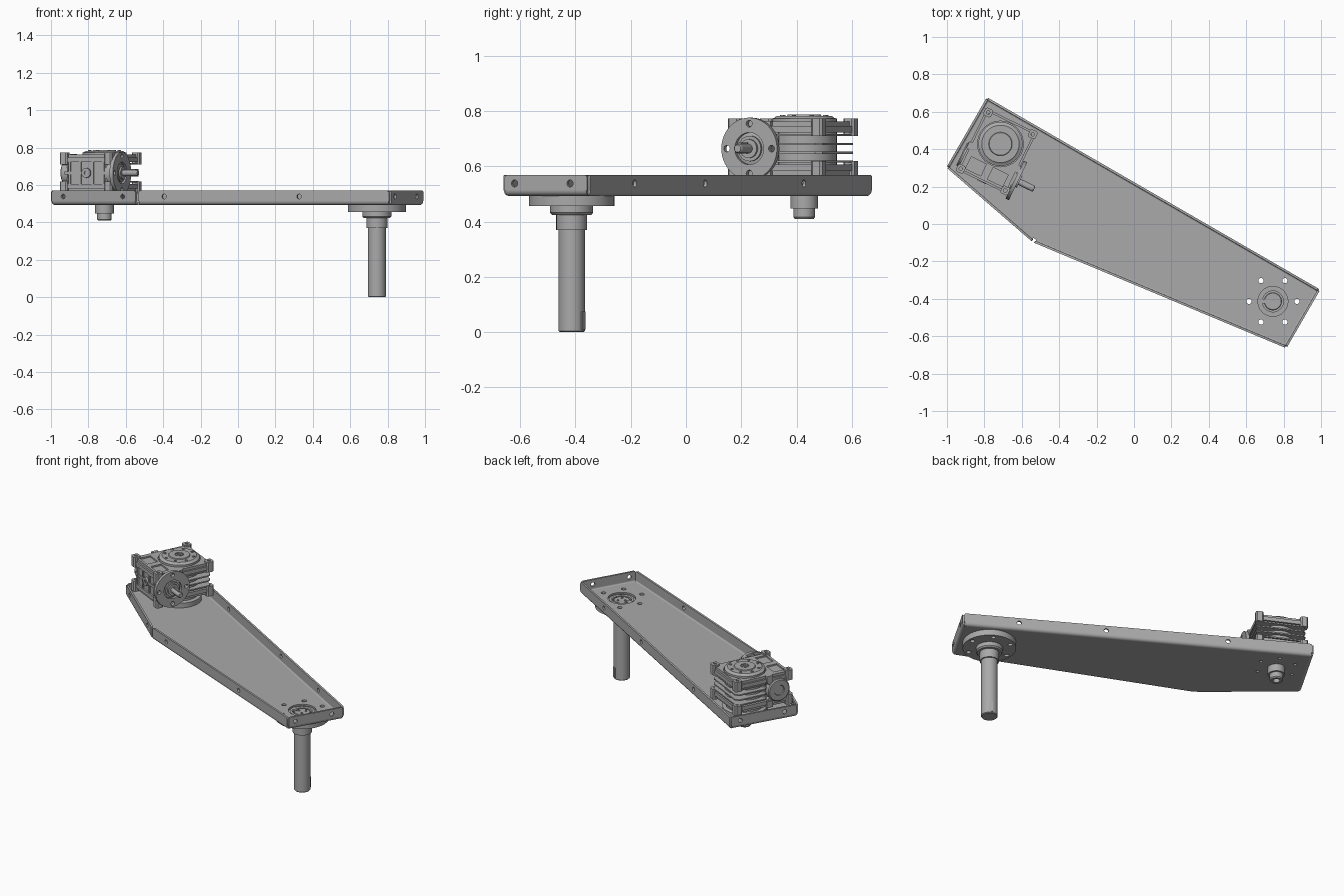
import bpy, bmesh, math
from math import cos, sin, pi, radians
from mathutils import Matrix, Vector

cube = bpy.data.objects.get("Cube")
if cube:
    bpy.data.objects.remove(cube)

grey = bpy.data.materials.new("machine grey")
grey.use_nodes = True
COLOUR = (0.4, 0.4, 0.4, 1)
grey.diffuse_color = COLOUR
grey.node_tree.nodes["Principled BSDF"].inputs["Base Color"].default_value = COLOUR

TRAY = Matrix.Rotation(radians(-30), 4, 'Z')
GEAR = Matrix.Translation((-0.714, 0.428, 0)) @ Matrix.Rotation(radians(-26), 4, 'Z')
ALONG_P = Matrix.Rotation(pi / 2, 4, 'Y')      # local z becomes +x
ALONG_Q = Matrix.Rotation(pi / 2, 4, 'X')      # local z becomes -y
MID = 0.664                                    # gearbox mid height


def move(x, y, z):
    return Matrix.Translation((x, y, z))


def add(name, mesh, matrix):
    ob = bpy.data.objects.new(name, mesh)
    bpy.context.collection.objects.link(ob)
    mesh.materials.clear()
    mesh.materials.append(grey)
    ob.matrix_world = matrix
    bpy.ops.object.select_all(action='DESELECT')
    ob.select_set(True)
    bpy.context.view_layer.objects.active = ob
    bpy.ops.object.shade_smooth_by_angle(angle=radians(32))
    return ob


def circle(x, y, r, n=20):
    return [(x + r * cos(2 * pi * i / n), y + r * sin(2 * pi * i / n)) for i in range(n)]


def ring(count, radius, r, start=0.0, x=0, y=0):
    angles = [radians(start) + 2 * pi * i / count for i in range(count)]
    return [circle(x + radius * cos(a), y + radius * sin(a), r) for a in angles]


def rect(x0, x1, y0, y1, c=0.0):
    if not c:
        return [(x0, y0), (x1, y0), (x1, y1), (x0, y1)]
    return [(x0 + c, y0), (x1 - c, y0), (x1, y0 + c), (x1, y1 - c),
            (x1 - c, y1), (x0 + c, y1), (x0, y1 - c), (x0, y0 + c)]


def sheet(name, outline, holes, z0, z1, matrix):
    """Flat plate with holes, from z0 to z1."""
    cu = bpy.data.curves.new(name, 'CURVE')
    cu.dimensions, cu.fill_mode, cu.extrude = '2D', 'BOTH', (z1 - z0) / 2
    for pts in [outline] + holes:
        sp = cu.splines.new('POLY')
        sp.points.add(len(pts) - 1)
        for p, (x, y) in zip(sp.points, pts):
            p.co = (x, y, 0, 1)
        sp.use_cyclic_u = True
    tmp = bpy.data.objects.new("temp", cu)
    bpy.context.collection.objects.link(tmp)
    deps = bpy.context.evaluated_depsgraph_get()
    mesh = bpy.data.meshes.new_from_object(tmp.evaluated_get(deps))
    bpy.data.objects.remove(tmp)
    bm = bmesh.new()
    bm.from_mesh(mesh)
    bmesh.ops.remove_doubles(bm, verts=bm.verts, dist=1e-5)
    bmesh.ops.recalc_face_normals(bm, faces=bm.faces)
    bm.to_mesh(mesh)
    bm.free()
    return add(name, mesh, matrix @ move(0, 0, (z0 + z1) / 2))


def turned(name, profile, matrix, steps=40):
    """Profile of (radius, z) points spun round z."""
    bm = bmesh.new()
    vs = [bm.verts.new((r, 0, z)) for r, z in profile]
    es = [bm.edges.new(pair) for pair in zip(vs, vs[1:])]
    bmesh.ops.spin(bm, geom=vs + es, cent=(0, 0, 0), axis=(0, 0, 1), angle=2 * pi, steps=steps)
    bmesh.ops.remove_doubles(bm, verts=bm.verts, dist=1e-5)
    bmesh.ops.recalc_face_normals(bm, faces=bm.faces)
    mesh = bpy.data.meshes.new(name)
    bm.to_mesh(mesh)
    bm.free()
    return add(name, mesh, matrix)


# Folded tray: floor, bends and upright flanges
Z0, Z1, T, R = 0.493, 0.569, 0.012, 0.02
corners = [Vector(c) for c in
           [(-1.02, -0.24), (-0.42, -0.355), (1.038, -0.168), (1.038, 0.194), (-1.02, 0.194)]]
names = ["front_left", "front", "shaft_end", "back", "gearbox_end"]
hole_at = [(0.147, 0.835), (0.108, 0.64), (0.14, 0.78), (0.161, 0.409, 0.756), (0.15, 0.8)]
dirs = [(corners[(i + 1) % 5] - corners[i]).normalized() for i in range(5)]
norms = [Vector((d.y, -d.x)) for d in dirs]
inner = [corners[i] - (norms[i] + norms[i - 1]) * R / (1 + norms[i].dot(norms[i - 1]))
         for i in range(5)]
SHAFT, GBOX = (0.85, 0.013), (-0.832, 0.014)
floor_holes = ring(6, 0.128, 0.014, 30, *SHAFT) + [circle(*SHAFT, 0.08, 40)]
floor_holes += ring(6, 0.115, 0.009, 30, *GBOX)
sheet("tray_floor", [tuple(c) for c in inner], floor_holes, Z0, Z0 + T, TRAY)

for i, name in enumerate(names):
    a, b, d, n = corners[i], corners[(i + 1) % 5], dirs[i], norms[i]
    length = (b - a).length
    frame = Matrix(((d.x, 0, n.x, a.x), (d.y, 0, n.y, a.y), (0, 1, 0, 0), (0, 0, 0, 1)))
    e, c = 0.008, 0.012
    shape = [(e, Z0 + R), (length - e, Z0 + R), (length - e, Z1 - c), (length - e - c * 0.3, Z1 - c * 0.3),
             (length - e - c, Z1), (e + c, Z1), (e + c * 0.3, Z1 - c * 0.3), (e, Z1 - c)]
    holes = [circle(f * length, 0.538, 0.013) for f in hole_at[i]]
    sheet(name + "_flange", shape, holes, -T, 0, TRAY @ frame)
    arc = [radians(-90 + 15 * k) for k in range(7)]
    bend = [(R * cos(t) - R, R * sin(t) + R) for t in arc]
    bend += [((R - T) * cos(t) - R, (R - T) * sin(t) + R) for t in reversed(arc)]
    m = (a + b) / 2
    cross = Matrix(((n.x, 0, -d.x, m.x), (n.y, 0, -d.y, m.y), (0, 1, 0, Z0), (0, 0, 0, 1)))
    sheet(name + "_bend", bend, [], 0.012 - length / 2, length / 2 - 0.012, TRAY @ cross)

# Long hanging shaft and its bearing
AXLE = TRAY @ move(*SHAFT, 0)
sheet("bearing_flange", circle(0, 0, 0.155, 56), ring(6, 0.128, 0.014, 30) + [circle(0, 0, 0.056, 40)],
      0.456, 0.493, AXLE)
turned("bearing_hub", [(0.058, 0.5), (0.072, 0.5), (0.072, 0.456), (0.078, 0.456), (0.078, 0.432),
                       (0.071, 0.424), (0.05, 0.424)], AXLE)
turned("shaft_collar", [(0.045, 0.43), (0.056, 0.43), (0.056, 0.369), (0.045, 0.369)], AXLE)
turned("long_shaft", [(0, 0.495), (0.044, 0.495), (0.048, 0.491), (0.048, 0.004), (0.044, 0), (0, 0)], AXLE)
sheet("shaft_key", rect(-0.012, 0.012, 0.03, 0.051), [], 0.01, 0.075, AXLE)
sheet("shaft_top_key", rect(-0.06, -0.035, -0.012, 0.012), [], 0.48, 0.5, AXLE @ Matrix.Rotation(radians(30), 4, 'Z'))
for pts in ring(3, 0.024, 0.007, 90):
    sheet("shaft_end_screw", pts, [], 0.49, 0.5, AXLE)

# Output stub below the gearbox
turned("output_stub", [(0, 0.56), (0.05, 0.56), (0.05, 0.447), (0.039, 0.447), (0.039, 0.416), (0.034, 0.409),
                       (0.02, 0.409), (0.02, 0.43), (0, 0.43)], GEAR)
turned("mounting_ring", [(0, 0.505), (0.13, 0.505), (0.13, 0.535), (0.11, 0.54), (0.11, 0.57), (0, 0.57)], GEAR)

# Gearbox core, worm housing and cooling fins
P, Q0, Q1, WORM = 0.155, -0.235, 0.145, -0.138
turned("gearbox_core", [(0, 0.56), (0.118, 0.56), (0.118, 0.765), (0, 0.765)], GEAR)
sheet("worm_housing", rect(-0.125, 0.125, -0.215, -0.05, 0.015), [], 0.575, 0.753, GEAR)
for k in range(4):
    z = 0.613 + 0.032 * k
    sheet("cooling_fin", rect(-0.145, 0.145, -0.075, 0.135, 0.02), [], z, z + 0.008, GEAR)

# Top and bottom frames with corner lugs and round covers
for side in (1, -1):
    F = GEAR @ move(0, 0, MID) @ Matrix.Diagonal((1, 1, side, 1))
    tag = "top" if side > 0 else "bottom"
    sheet(tag + "_frame", rect(-0.148, 0.148, -0.225, 0.138, 0.012), [], 0.058, 0.082, F)
    sheet(tag + "_rim", rect(-0.138, 0.138, -0.215, 0.128, 0.02),
          [circle(0, 0, 0.122, 40), rect(-0.11, -0.02, -0.2, -0.13), rect(0.02, 0.11, -0.2, -0.13)], 0.082, 0.098, F)
    for sx in (-1, 1):
        for y0, y1 in ((Q0, Q0 + 0.045), (Q1 - 0.045, Q1)):
            x0, x1 = sorted((sx * P, sx * (P - 0.045)))
            sheet(tag + "_corner_lug", rect(x0, x1, y0, y1, 0.008),
                  [circle((x0 + x1) / 2, (y0 + y1) / 2, 0.009)], 0.045, 0.109, F)
        x0, x1 = sorted((sx * P, sx * (P - 0.02)))
        sheet(tag + "_side_lug", rect(x0, x1, -0.1, -0.06), [], 0.06, 0.1, F)
    turned(tag + "_cover", [(0, 0.118), (0.025, 0.118), (0.025, 0.123), (0.06, 0.123), (0.063, 0.118),
                            (0.1, 0.118), (0.107, 0.112), (0.118, 0.108), (0.118, 0.06)], F)
    for pts in ring(8, 0.085, 0.008):
        sheet(tag + "_cover_bolt", pts, [], 0.11, 0.122, F)
    sheet(tag + "_hub", rect(-0.017, 0.017, -0.017, 0.017), [circle(0, 0, 0.009)], 0.11, 0.122, F)

# Motor flange and input shaft
INPUT = GEAR @ move(0, WORM, MID) @ ALONG_P
sheet("motor_flange", circle(0, 0, 0.112, 48), ring(4, 0.09, 0.012) + [circle(0, 0, 0.058, 40)], 0.152, 0.172, INPUT)
turned("input_neck", [(0, 0.1), (0.08, 0.1), (0.08, 0.153), (0.06, 0.156), (0.05, 0.16), (0.046, 0.16),
                      (0.046, 0.17), (0.034, 0.17), (0.034, 0.18), (0, 0.18)], INPUT)
turned("input_shaft", [(0, 0.15), (0.017, 0.15), (0.017, 0.262), (0.013, 0.268), (0, 0.268)], INPUT, 24)
sheet("input_key", rect(-0.022, 0, -0.005, 0.005), [], 0.19, 0.25, INPUT)

# Round worm cover on the opposite side
turned("worm_cover", [(0, 0.158), (0.03, 0.158), (0.033, 0.163), (0.064, 0.163), (0.07, 0.157), (0.07, 0.1)],
       INPUT @ Matrix.Rotation(pi, 4, 'Y'))
for pts in ring(4, 0.078, 0.014, 45):
    sheet("worm_cover_bolt", pts, [], -0.15, -0.11, INPUT)

# Plugs and ribs on the front face of the worm housing
FACE = GEAR @ move(0, 0, MID) @ ALONG_Q
for x, r in ((-0.075, 0.016), (0, 0.026), (0.075, 0.016)):
    turned("housing_plug", [(0, 0.2), (r, 0.2), (r, 0.228), (r * 0.6, 0.228), (r * 0.6, 0.222), (0, 0.222)], FACE, 24)
for x in (-0.1, -0.038, 0.038, 0.1):
    sheet("housing_rib", rect(x - 0.006, x + 0.006, -0.07, 0.07), [], 0.2, 0.222, FACE)
sheet("housing_cross_rib", rect(-0.13, 0.13, -0.008, 0.008), [], 0.2, 0.22, FACE)
